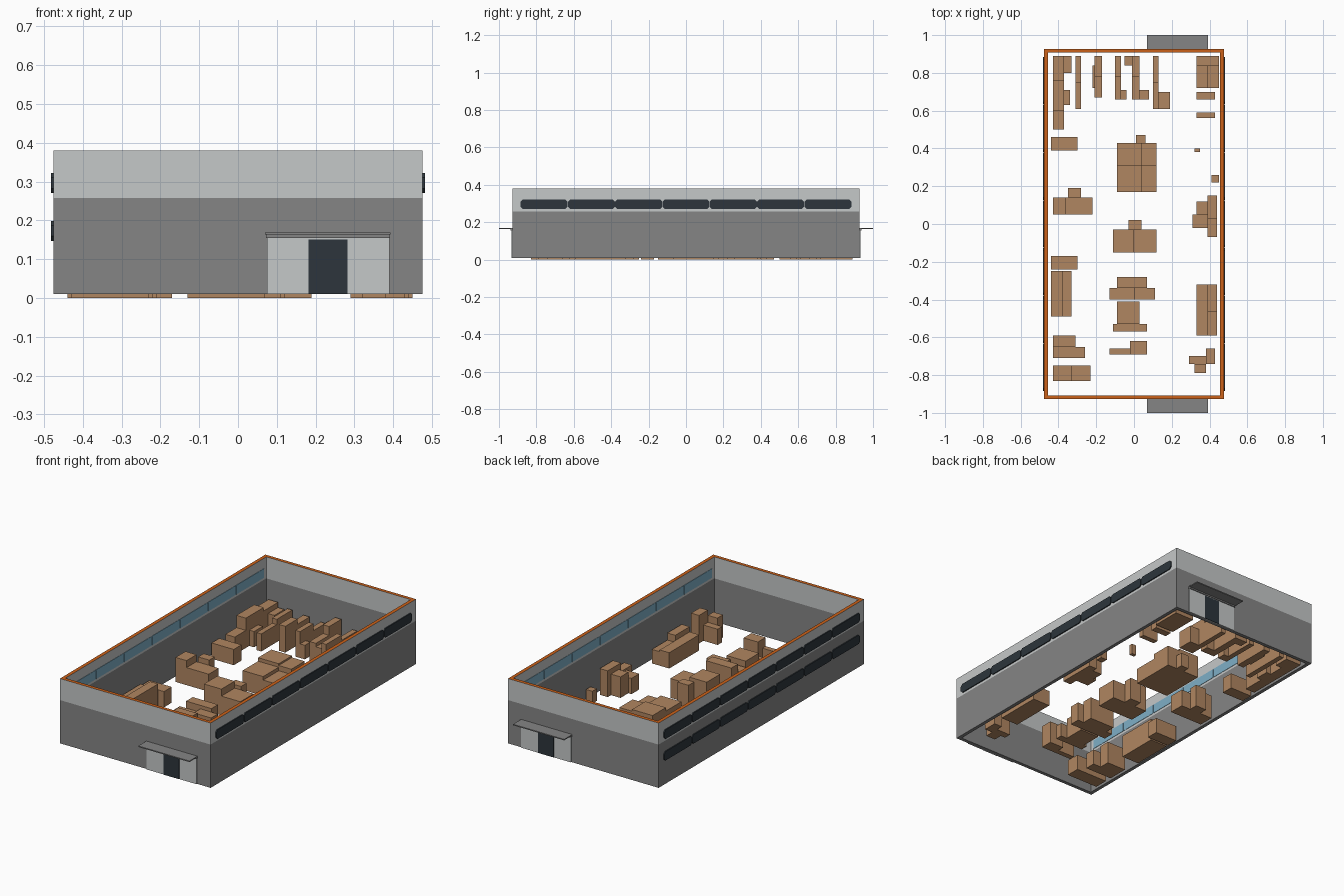
import bpy
import bmesh

old = bpy.data.objects.get("Cube")
if old:
    bpy.data.objects.remove(old, do_unlink=True)


def material(name, rgb):
    mat = bpy.data.materials.new(name)
    mat.use_nodes = True
    mat.diffuse_color = (*rgb, 1)
    mat.node_tree.nodes["Principled BSDF"].inputs["Base Color"].default_value = (*rgb, 1)
    return mat


GREY = material("wall grey", (0.235, 0.235, 0.235))
PALE = material("pale grey", (0.56, 0.58, 0.58))
ORANGE = material("rim orange", (0.6, 0.12, 0.01))
DARK = material("dark glass", (0.026, 0.036, 0.045))
BLUE = material("blue glass", (0.21, 0.43, 0.57))
CARDBOARD = material("cardboard brown", (0.434, 0.238, 0.119))

HALF_X, HALF_Y, THICK = 0.476, 0.927, 0.02
BASE, SPLIT, TOP = 0.01, 0.257, 0.38


def finish(name, bm, *mats):
    bmesh.ops.recalc_face_normals(bm, faces=bm.faces)
    mesh = bpy.data.meshes.new(name)
    bm.to_mesh(mesh)
    bm.free()
    for mat in mats:
        mesh.materials.append(mat)
    obj = bpy.data.objects.new(name, mesh)
    bpy.context.collection.objects.link(obj)
    return obj


def add_box(bm, low, high):
    verts = bmesh.ops.create_cube(bm, size=1)["verts"]
    for v in verts:
        for i in range(3):
            v.co[i] = high[i] if v.co[i] > 0 else low[i]


def box(name, low, high, mat):
    bm = bmesh.new()
    add_box(bm, low, high)
    return finish(name, bm, mat)


# Open wall shell: rings go up the outside and down the inside
def build_walls():
    bm = bmesh.new()
    rings = []
    stations = [(0, BASE), (0, SPLIT), (0, TOP), (THICK, TOP), (THICK, SPLIT), (THICK, BASE)]
    for inset, z in stations:
        x, y = HALF_X - inset, HALF_Y - inset
        rings.append([bm.verts.new((sx * x, sy * y, z))
                      for sx, sy in ((-1, -1), (1, -1), (1, 1), (-1, 1))])
    for a, b in zip(rings, rings[1:] + rings[:1]):
        for i in range(4):
            j = (i + 1) % 4
            face = bm.faces.new((a[i], a[j], b[j], b[i]))
            height = face.calc_center_median().z
            face.material_index = 2 if height > TOP - 0.001 else int(height > SPLIT)
    finish("walls", bm, GREY, PALE, ORANGE)


build_walls()


# Window strips: a row of panes with clipped corners
def window_strip(name, x0, x1, z0, z1, mat, panes=7, clip=0.012):
    bm = bmesh.new()
    width = 1.77 / panes
    for k in range(panes):
        y0 = -0.885 + k * width + 0.001
        y1 = y0 + width - 0.002
        outline = [(y0 + clip, z0), (y1 - clip, z0), (y1, z0 + clip), (y1, z1 - clip),
                   (y1 - clip, z1), (y0 + clip, z1), (y0, z1 - clip), (y0, z0 + clip)]
        face = bm.faces.new([bm.verts.new((x0, y, z)) for y, z in outline])
        grown = bmesh.ops.extrude_face_region(bm, geom=[face])["geom"]
        for v in grown:
            if isinstance(v, bmesh.types.BMVert):
                v.co.x = x1
    finish(name, bm, mat)


for label, side in (("left", 1), ("right", -1)):
    outer, inner = side * HALF_X, side * (HALF_X - THICK)
    window_strip(label + "_upper_windows", outer, outer + side * 0.006, 0.27, 0.322, DARK)
    window_strip(label + "_inner_windows", inner, inner - side * 0.002, 0.27, 0.322, BLUE, clip=0.002)
window_strip("right_lower_windows", -HALF_X, -HALF_X - 0.006, 0.147, 0.198, DARK)


# Entrances at both ends
def entrance(label, s):
    def slab(part, x0, x1, near, far, z0, z1, mat):
        ys = sorted((s * near, s * far))
        box(label + part, (x0, ys[0], z0), (x1, ys[1], z1), mat)

    wall = HALF_Y
    slab("_door_panel", 0.075, 0.39, wall, wall + 0.005, BASE, 0.155, PALE)
    slab("_door", 0.182, 0.282, wall + 0.005, wall + 0.007, BASE, 0.15, DARK)
    slab("_awning_beam", 0.072, 0.392, wall, wall + 0.01, 0.155, 0.163, GREY)
    slab("_awning", 0.07, 0.393, wall, 1.0, 0.163, 0.169, GREY)


entrance("front", -1)
entrance("back", 1)


# Crate stacks: each crate is left, front, right, back, height in hundredths
def crates(name, *sizes):
    bm = bmesh.new()
    for x0, y0, x1, y1, h in sizes:
        add_box(bm, (x0 / 100, y0 / 100, 0), (x1 / 100, y1 / 100, h / 100))
    finish(name, bm, CARDBOARD)


crates("back_corner_crates", (-43, 50, -37, 60, 10), (-43, 60, -37, 76, 17),
       (-43, 76, -37, 89, 15), (-37, 80, -33, 89, 12), (-37, 63, -34, 71, 9))
crates("back_row_crates_a", (-31, 61, -28, 75, 10), (-31, 75, -28, 89, 13),
       (-21, 67, -17, 78, 15), (-21, 78, -17, 89, 12), (-22, 72, -21, 84, 8))
crates("back_row_crates_b", (-10, 66, -7, 78, 15), (-10, 78, -7, 89, 11), (-7, 66, -4, 71, 8),
       (-5, 84, -1, 89, 13), (-1, 66, 3, 78, 11), (-1, 78, 3, 89, 16), (3, 66, 8, 71, 9))
crates("back_row_crates_c", (10, 61, 13, 75, 15), (10, 75, 13, 89, 12), (13, 61, 19, 70, 10))
crates("back_left_crates", (33, 72, 39, 84, 11), (33, 84, 45, 89, 14), (39, 72, 45, 84, 15),
       (33, 66, 43, 70, 10), (33, 56, 43, 59, 9), (32, 38, 35, 40, 6), (41, 22, 45, 26, 7))
crates("mid_left_crates", (31, -2, 39, 5, 9), (33, 5, 39, 12, 12),
       (39, -7, 44, 3, 10), (39, 3, 44, 15, 15))
crates("center_big_stack", (-9, 17, 4, 31, 11), (-9, 31, 4, 43, 13), (4, 17, 12, 31, 9),
       (4, 31, 12, 43, 12), (1, 43, 6, 47, 8))
crates("mid_right_crates", (-44, 39, -30, 46, 9), (-43, 5, -36, 14, 14),
       (-36, 5, -22, 14, 10), (-35, 14, -28, 19, 13))
crates("center_crates", (-11, -15, 0, -3, 15), (0, -15, 12, -3, 11), (-3, -3, 4, 2, 13))
crates("right_wall_crates", (-44, -24, -30, -17, 9), (-44, -49, -38, -25, 10),
       (-38, -49, -33, -25, 13))
crates("center_front_crates", (-9, -34, 7, -28, 13), (-13, -40, 0, -34, 9), (0, -40, 11, -34, 11),
       (-9, -53, 3, -41, 12), (-11, -57, 7, -53, 8))
crates("left_wall_crates", (33, -59, 39, -32, 9), (39, -46, 44, -32, 8), (39, -59, 44, -46, 12))
crates("front_right_crates", (-43, -65, -31, -59, 13), (-43, -71, -26, -65, 9),
       (-43, -83, -33, -75, 12), (-33, -83, -23, -75, 9))
crates("front_center_crates", (-13, -69, -2, -66, 8), (-2, -69, 7, -62, 13))
crates("front_left_crates", (29, -74, 38, -70, 9), (38, -74, 43, -66, 16), (32, -79, 38, -74, 13))
